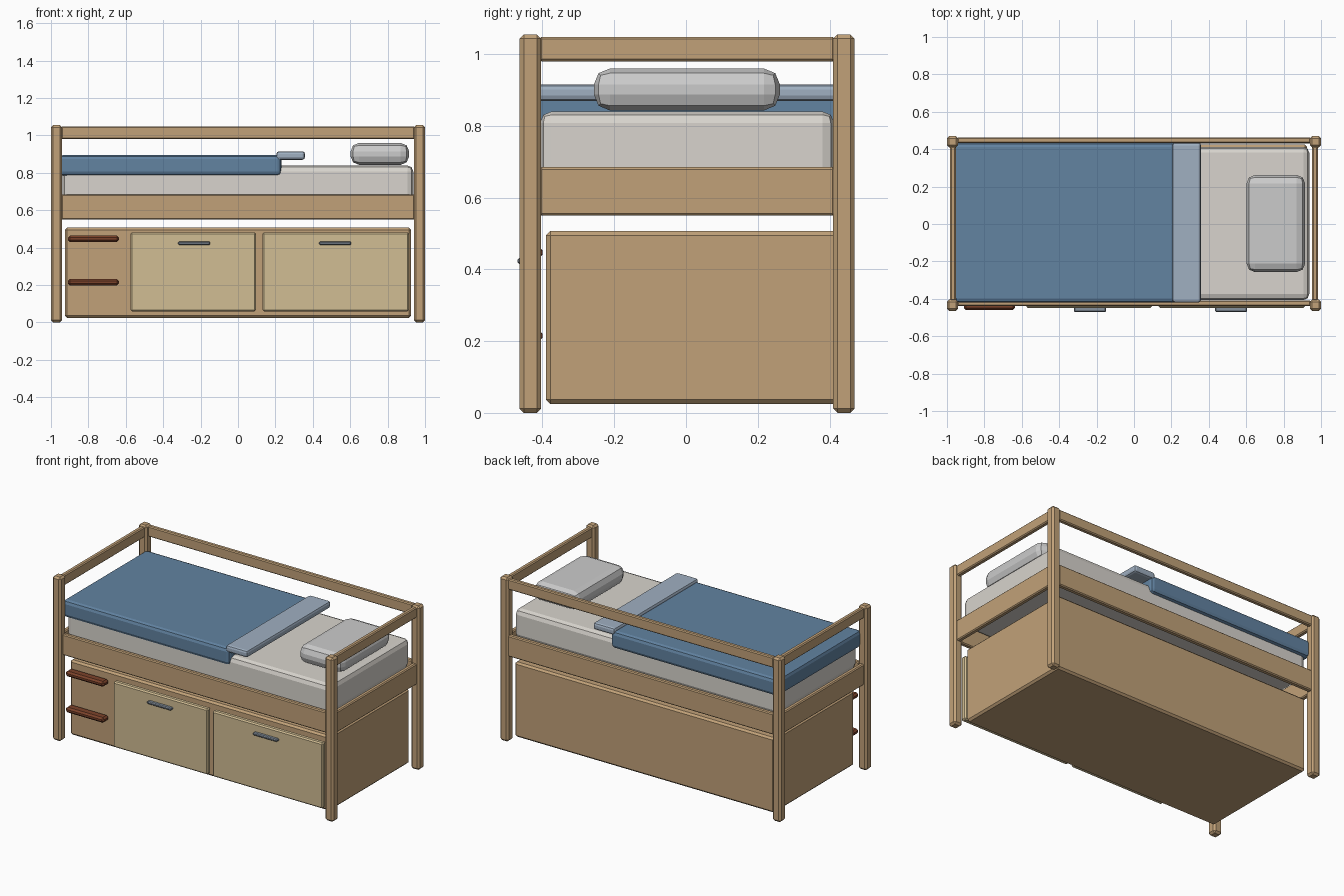
import bpy
import bmesh

if "Cube" in bpy.data.objects:
    bpy.data.objects.remove(bpy.data.objects["Cube"])


def material(name, rgb):
    # sRGB 0-255 to linear viewport colour
    m = bpy.data.materials.new(name)
    m.diffuse_color = [(c / 255) ** 2.2 for c in rgb] + [1]
    m.use_nodes = True
    m.node_tree.nodes["Principled BSDF"].inputs["Base Color"].default_value = m.diffuse_color
    return m


WOOD = material("wood", (192, 160, 120))
PANEL = material("pale_wood", (208, 188, 146))
STEP = material("dark_wood", (122, 68, 46))
METAL = material("metal", (135, 146, 158))
SHEET = material("sheet", (215, 211, 204))
BLUE = material("blanket_blue", (98, 130, 160))
LIGHT_BLUE = material("light_blue", (158, 174, 192))


def box(name, x, y, z, mat=None, bevel=0.006, segments=1):
    """Bevelled box given by its (min, max) extents on each axis."""
    bm = bmesh.new()
    bmesh.ops.create_cube(bm, size=1)
    for v in bm.verts:
        v.co = [(a + b) / 2 + c * (b - a) for (a, b), c in zip((x, y, z), v.co)]
    bmesh.ops.bevel(bm, geom=bm.edges[:], offset=bevel, segments=segments,
                    profile=0.5, affect='EDGES', clamp_overlap=True)
    mesh = bpy.data.meshes.new(name)
    bm.to_mesh(mesh)
    bm.free()
    if mat:
        mesh.materials.append(mat)
    ob = bpy.data.objects.new(name, mesh)
    bpy.context.collection.objects.link(ob)
    return ob


FRONT, BACK = -0.434, 0.44           # post centre lines
LOW, HIGH = (0.55, 0.685), (0.98, 1.048)   # rail heights
INNER_Y = (FRONT + 0.025, BACK - 0.025)

# Posts and end rails at both ends
for side, s in (("left", -1), ("right", 1)):
    for row, y in (("front", FRONT), ("back", BACK)):
        box(f"{row}_{side}_post", (s * 0.97 - 0.03, s * 0.97 + 0.03),
            (y - 0.03, y + 0.03), (0, 1.055), WOOD, 0.012)
    ex = (s * 0.968 - 0.015, s * 0.968 + 0.015)
    box(f"{side}_side_rail", ex, INNER_Y, LOW, WOOD)
    box(f"{side}_guard_rail", ex, INNER_Y, HIGH, WOOD)

# Long rails
RX = (-0.945, 0.945)
box("front_side_rail", RX, (-0.438, -0.408), LOW, WOOD)
box("back_side_rail", RX, (0.43, 0.462), LOW, WOOD)
box("back_guard_rail", RX, (0.432, 0.462), HIGH, WOOD)

# Storage base
box("storage_box", (-0.925, 0.925), (-0.39, 0.425), (0.025, 0.507), WOOD, 0.012)

# Drawer fronts with handles
for side, x, hx in (("left", (-0.576, 0.096), -0.235),
                    ("right", (0.13, 0.915), 0.519)):
    box(f"{side}_drawer", x, (-0.448, -0.412), (0.06, 0.482), PANEL, 0.008)
    box(f"{side}_handle", (hx - 0.086, hx + 0.086), (-0.47, -0.444),
        (0.415, 0.432), METAL, 0.005)

# Climbing steps
for i, z in enumerate((0.215, 0.447)):
    box(f"step_{i + 1}", (-0.91, -0.637), (-0.46, -0.40),
        (z - 0.017, z + 0.017), STEP, 0.011)

# Bedding
box("mattress", (-0.937, 0.937), (-0.407, 0.413), (0.65, 0.84), SHEET, 0.032, 2)
box("blanket", (-0.957, 0.232), (-0.42, 0.435), (0.785, 0.895), BLUE, 0.022, 2)
box("blanket_fold", (0.205, 0.358), (-0.42, 0.435), (0.87, 0.915), LIGHT_BLUE, 0.014, 2)
box("pillow", (0.602, 0.915), (-0.257, 0.262), (0.843, 0.96), None, 0.045, 2)
